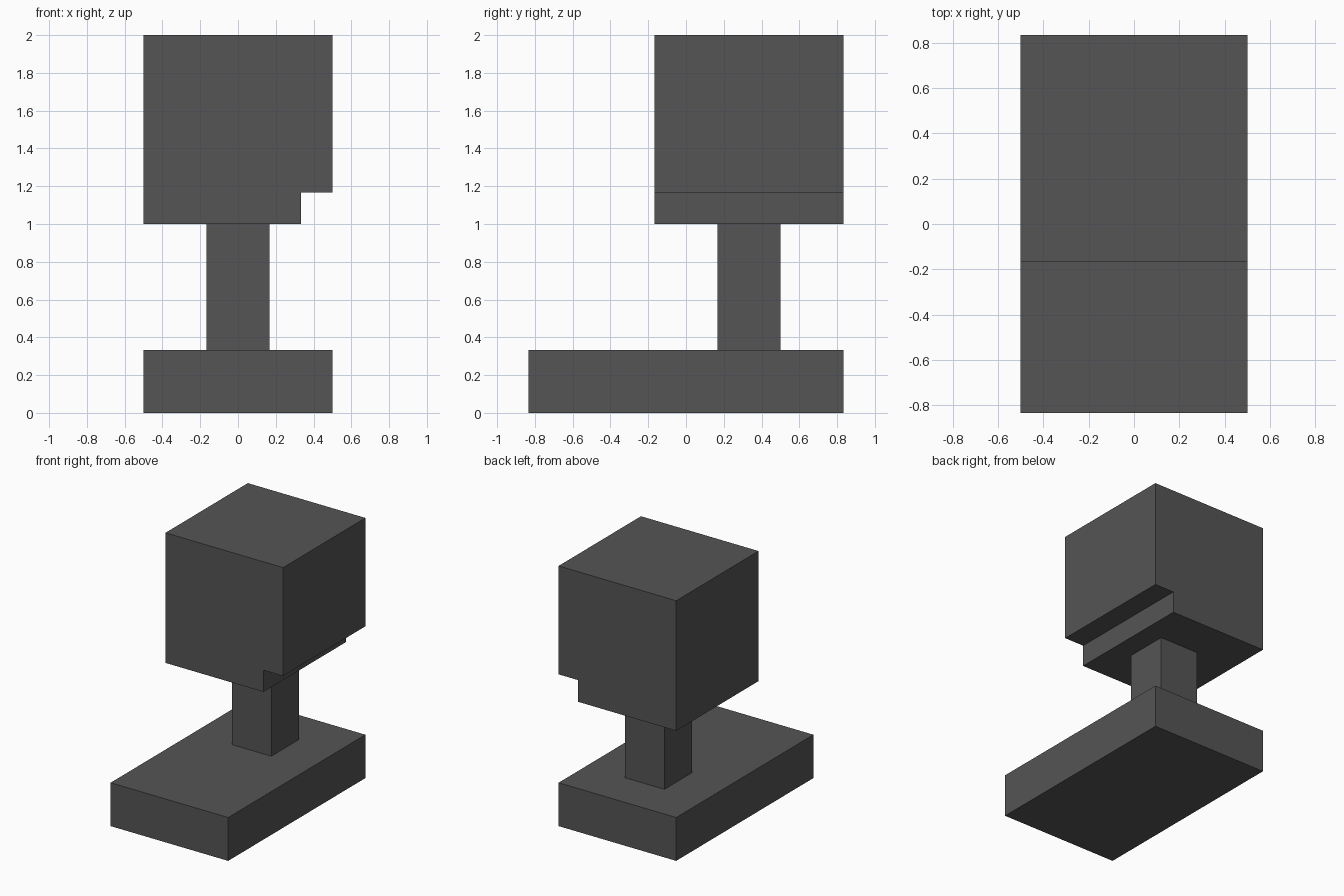
import bpy
import bmesh

if "Cube" in bpy.data.objects:
    bpy.data.objects.remove(bpy.data.objects["Cube"])

U = 1 / 6  # modelling grid unit

grey = bpy.data.materials.new("dark_grey")
grey.diffuse_color = (0.09, 0.09, 0.09, 1)
grey.use_nodes = True
grey.node_tree.nodes["Principled BSDF"].inputs["Base Color"].default_value = grey.diffuse_color


def extrude_profile(name, profile, y0, y1):
    """Extrude an x-z outline (in grid units) from y0 to y1."""
    bm = bmesh.new()
    face = bm.faces.new([bm.verts.new((x * U, y0 * U, z * U)) for x, z in profile])
    out = bmesh.ops.extrude_face_region(bm, geom=[face])
    moved = [g for g in out["geom"] if isinstance(g, bmesh.types.BMVert)]
    bmesh.ops.translate(bm, verts=moved, vec=(0, (y1 - y0) * U, 0))
    bmesh.ops.recalc_face_normals(bm, faces=bm.faces)
    mesh = bpy.data.meshes.new(name)
    bm.to_mesh(mesh)
    bm.free()
    mesh.materials.append(grey)
    obj = bpy.data.objects.new(name, mesh)
    bpy.context.collection.objects.link(obj)
    return obj


def rectangle(half_width, z0, z1):
    return [(-half_width, z0), (half_width, z0), (half_width, z1), (-half_width, z1)]


# Long flat foot and the slim post near its back
extrude_profile("base", rectangle(3, 0, 2), -5, 5)
extrude_profile("post", rectangle(1, 2, 6), 1, 3)

# Cubic head with a step cut along its lower right edge
extrude_profile("head", [(-3, 6), (2, 6), (2, 7), (3, 7), (3, 12), (-3, 12)], -1, 5)
